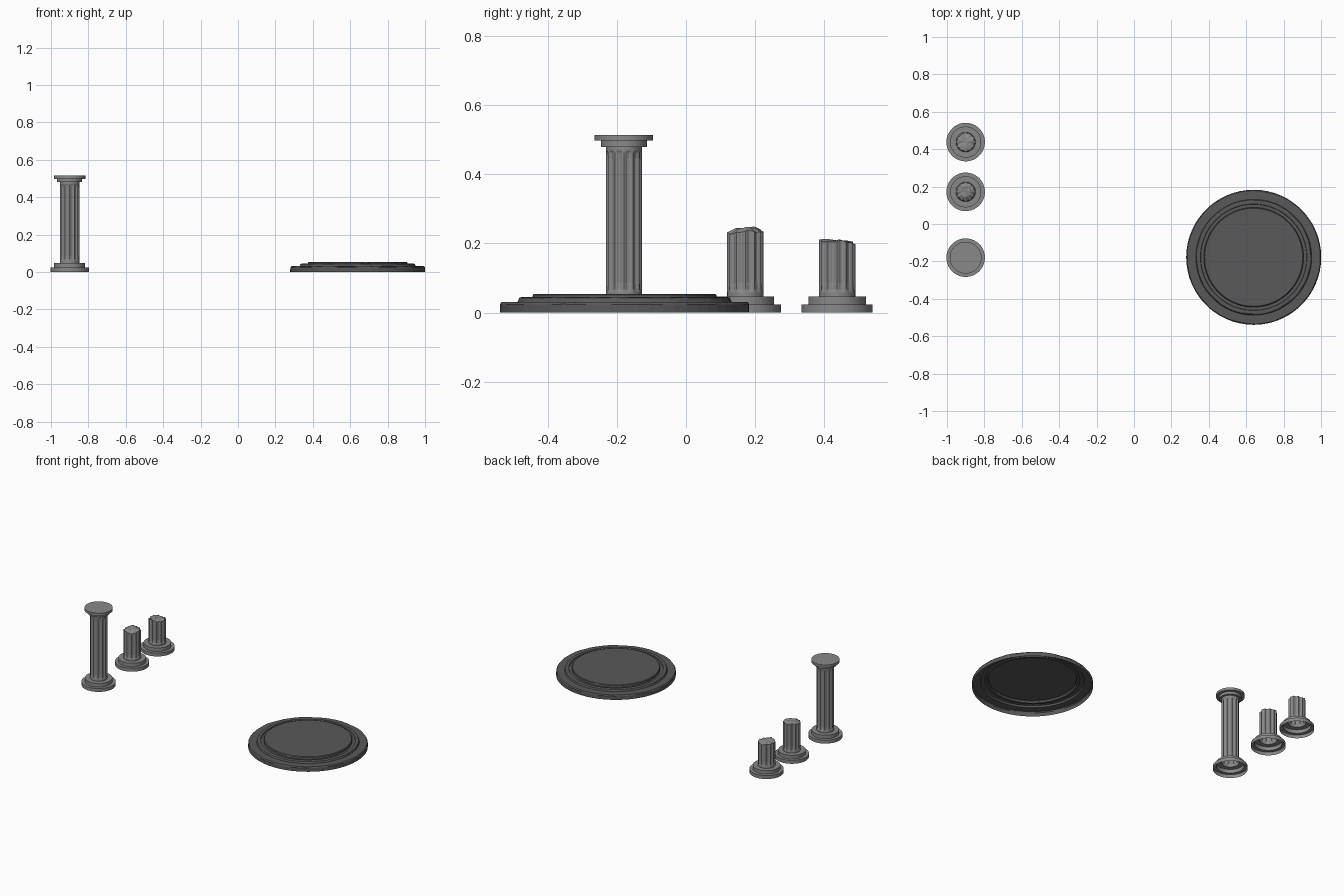
import bpy, bmesh, math, random

if "Cube" in bpy.data.objects:
    bpy.data.objects.remove(bpy.data.objects["Cube"])

random.seed(4)
N = 60        # points around every round part
FLUTES = 12   # grooves on a shaft


def paint(name, value):
    mat = bpy.data.materials.new(name)
    mat.diffuse_color = (value, value, value, 1)
    mat.use_nodes = True
    mat.node_tree.nodes["Principled BSDF"].inputs["Base Color"].default_value = mat.diffuse_color
    return mat


column_stone = paint("column_stone", 0.25)
dark_stone = paint("dark_stone", 0.1)


def lathe(name, rings, loc, mat, cap):
    """Skin rings given as functions angle -> (radius, z); bottom stays open."""
    bm = bmesh.new()
    rows = []
    for ring in rings:
        row = []
        for i in range(N):
            a = 2 * math.pi * i / N
            r, z = ring(a)
            row.append(bm.verts.new((r * math.cos(a), r * math.sin(a), z)))
        rows.append(row)
    for lo, hi in zip(rows, rows[1:]):
        for i in range(N):
            j = (i + 1) % N
            bm.faces.new((lo[i], lo[j], hi[j], hi[i]))
    tip = bm.verts.new((0, 0, cap))
    for i in range(N):
        bm.faces.new((rows[-1][i], rows[-1][(i + 1) % N], tip))
    me = bpy.data.meshes.new(name)
    bm.to_mesh(me)
    bm.free()
    me.materials.append(mat)
    ob = bpy.data.objects.new(name, me)
    bpy.context.collection.objects.link(ob)
    ob.location = (*loc, 0)


def plain(r, z):
    return lambda a: (r, z)


def fluted(z, depth, top=None):
    """Shaft ring with scooped grooves; top(a) overrides the height."""
    def ring(a):
        groove = 0.5 - 0.5 * math.cos(FLUTES * a)
        return 0.0525 - depth * groove, top(a) if top else z
    return ring


# Stepped round foot and start of the grooves, shared by all columns
foot = [plain(0.103, 0), plain(0.103, 0.023), plain(0.083, 0.023),
        plain(0.083, 0.047), plain(0.0525, 0.047)]
lower_shaft = [fluted(0.058, 0), fluted(0.066, 0.004), fluted(0.085, 0.007)]

# Complete column with a two-step capital
upper_shaft = [fluted(0.2, 0.007), fluted(0.32, 0.007), fluted(0.445, 0.007),
               fluted(0.464, 0.004), fluted(0.47, 0)]
capital = [plain(0.0525, 0.48), plain(0.067, 0.48), plain(0.067, 0.498),
           plain(0.085, 0.498), plain(0.085, 0.515)]
lathe("whole_column", foot + lower_shaft + upper_shaft + capital,
      (-0.9, -0.18), column_stone, 0.515)


# Broken columns with an uneven top surface
def broken_column(name, loc, height, tilt, dome):
    p = random.uniform(0, 6)

    def edge(a, k=1.0):
        bumps = 0.003 * math.sin(3 * a + p) + 0.0015 * math.sin(7 * a)
        return height + k * (tilt * math.sin(a) + bumps)

    def crown(a):
        return 0.028, edge(a, 0.6) + dome
    top = [fluted(height - 0.03, 0.007), fluted(0, 0.007, edge), crown]
    lathe(name, foot + lower_shaft + top, loc, column_stone, height + dome)


broken_column("broken_column_middle", (-0.9, 0.172), 0.233, 0.003, 0.012)
broken_column("broken_column_back", (-0.9, 0.438), 0.205, -0.003, 0.004)


# Round stepped platform with worn edges
def worn(r, z, amount=0.003):
    p = random.uniform(0, 6)

    def ring(a):
        w = math.sin(5 * a + p) * math.sin(9 * a + 2 * p)
        return r - amount * abs(w), z - 0.5 * amount * abs(w)
    return ring


steps = [plain(0.361, 0), worn(0.361, 0.024, 0.001), worn(0.357, 0.031),
         plain(0.31, 0.031), worn(0.307, 0.043), worn(0.299, 0.045),
         plain(0.285, 0.044), plain(0.283, 0.039), plain(0.267, 0.039),
         worn(0.266, 0.051, 0.001), plain(0.262, 0.054)]
lathe("platform", steps, (0.64, -0.178), dark_stone, 0.054)
